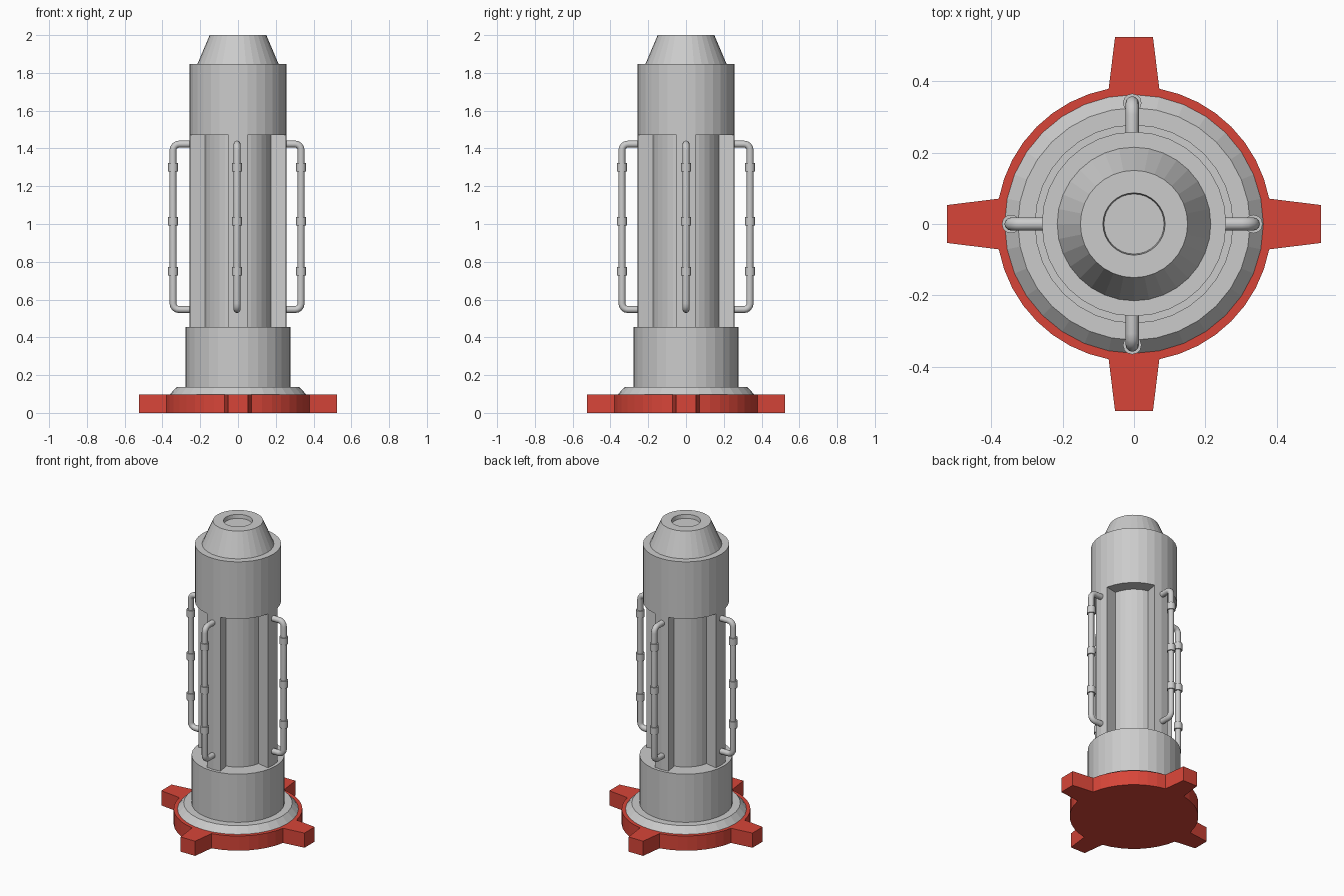
import bpy, bmesh, math
from mathutils import Vector, Matrix

if "Cube" in bpy.data.objects:
    bpy.data.objects.remove(bpy.data.objects["Cube"])

SIDES = 32


def material(name, rgb):
    m = bpy.data.materials.new(name)
    m.diffuse_color = (*rgb, 1.0)
    m.use_nodes = True
    m.node_tree.nodes["Principled BSDF"].inputs["Base Color"].default_value = m.diffuse_color
    return m


GREY = material("light_grey", (0.6, 0.6, 0.6))
RED = material("red", (0.68, 0.06, 0.04))


def finish(name, bm, mat, smooth=False):
    bmesh.ops.recalc_face_normals(bm, faces=bm.faces)
    me = bpy.data.meshes.new(name)
    bm.to_mesh(me)
    bm.free()
    me.materials.append(mat)
    ob = bpy.data.objects.new(name, me)
    bpy.context.collection.objects.link(ob)
    if smooth:
        bpy.ops.object.select_all(action='DESELECT')
        ob.select_set(True)
        bpy.context.view_layer.objects.active = ob
        bpy.ops.object.shade_smooth_by_angle(angle=math.radians(35))
    return ob


def loft(bm, rings):
    """Join rings of points into a capped tube."""
    vs = [[bm.verts.new(p) for p in ring] for ring in rings]
    n = len(vs[0])
    for a, b in zip(vs, vs[1:]):
        for i in range(n):
            j = (i + 1) % n
            bm.faces.new((a[i], a[j], b[j], b[i]))
    bm.faces.new(vs[0])
    bm.faces.new(vs[-1])


def lathe(name, profile, mat):
    bm = bmesh.new()
    loft(bm, [[polar(r, 2 * math.pi * i / SIDES, z) for i in range(SIDES)]
              for r, z in profile])
    return finish(name, bm, mat)


def polar(r, a, z=0.0):
    return Vector((r * math.cos(a), r * math.sin(a), z))


def prism(name, outline, z0, z1, mat):
    bm = bmesh.new()
    loft(bm, [[Vector((p.x, p.y, z)) for p in outline] for z in (z0, z1)])
    return finish(name, bm, mat)


# Red base: disc with four tapered lugs
outline = []
lug = math.asin(0.071 / 0.385)
for q in range(4):
    rot = Matrix.Rotation(q * math.pi / 2, 3, 'Z')
    pts = [Vector((0.523, -0.053, 0)), Vector((0.523, 0.053, 0))]
    pts += [polar(0.385, lug + (math.pi / 2 - 2 * lug) * i / 8) for i in range(9)]
    outline += [rot @ p for p in pts]
prism("base_plate", outline, 0.0, 0.097, RED)

# Bevelled flange and lower collar
lathe("lower_collar", [(0.362, 0.097), (0.325, 0.137), (0.278, 0.137), (0.278, 0.455)], GREY)

# Fluted column: four ribs between four recesses
step = 2 * math.pi / SIDES
outline = []
for q in range(4):
    c = q * math.pi / 2
    outline += [polar(0.258, c + k * step) for k in (-1, 0, 1)]
    outline += [polar(0.177, c + k * step) for k in range(1, 8)]
prism("fluted_column", outline, 0.455, 1.47, GREY)

# Upper barrel
lathe("upper_barrel", [(0.258, 1.47), (0.258, 1.847)], GREY)

# Conical nose with a shallow round recess
lathe("nose_cone", [(0.215, 1.847), (0.15, 2.0), (0.087, 2.0), (0.084, 1.975)], GREY)

# Side pipes: quarter bends at both ends, three clamps each
R, TUBE, BEND, LOW, HIGH = 0.339, 0.0185, 0.032, 0.547, 1.423
path = [(0.2, LOW, 0.0)]
for i in range(5):
    t = math.pi / 2 * i / 4
    path.append((R - BEND + BEND * math.sin(t), LOW + BEND - BEND * math.cos(t), t))
for i in range(5):
    t = math.pi / 2 * i / 4
    path.append((R - BEND + BEND * math.cos(t), HIGH - BEND + BEND * math.sin(t), math.pi / 2 + t))
path.append((0.2, HIGH, math.pi))

for q, side in enumerate(("right", "back", "left", "front")):
    place = Matrix.Translation((-0.005, 0, 0)) @ Matrix.Rotation(q * math.pi / 2, 4, 'Z')
    bm = bmesh.new()
    rings = []
    for x, z, t in path:
        across = Vector((-math.sin(t), 0, math.cos(t)))
        rings.append([Vector((x, 0, z)) + TUBE * (across * math.cos(a) + Vector((0, 1, 0)) * math.sin(a))
                      for a in (2 * math.pi * k / 12 for k in range(12))])
    loft(bm, rings)
    bm.transform(place)
    finish("pipe_" + side, bm, GREY, True)

    bm = bmesh.new()
    for zc in (1.3, 1.015, 0.75):
        loft(bm, [[Vector((R, 0, z)) + polar(0.026, 2 * math.pi * k / 12) for k in range(12)]
                  for z in (zc - 0.023, zc + 0.023)])
    bm.transform(place)
    finish("pipe_clamps_" + side, bm, GREY, True)
